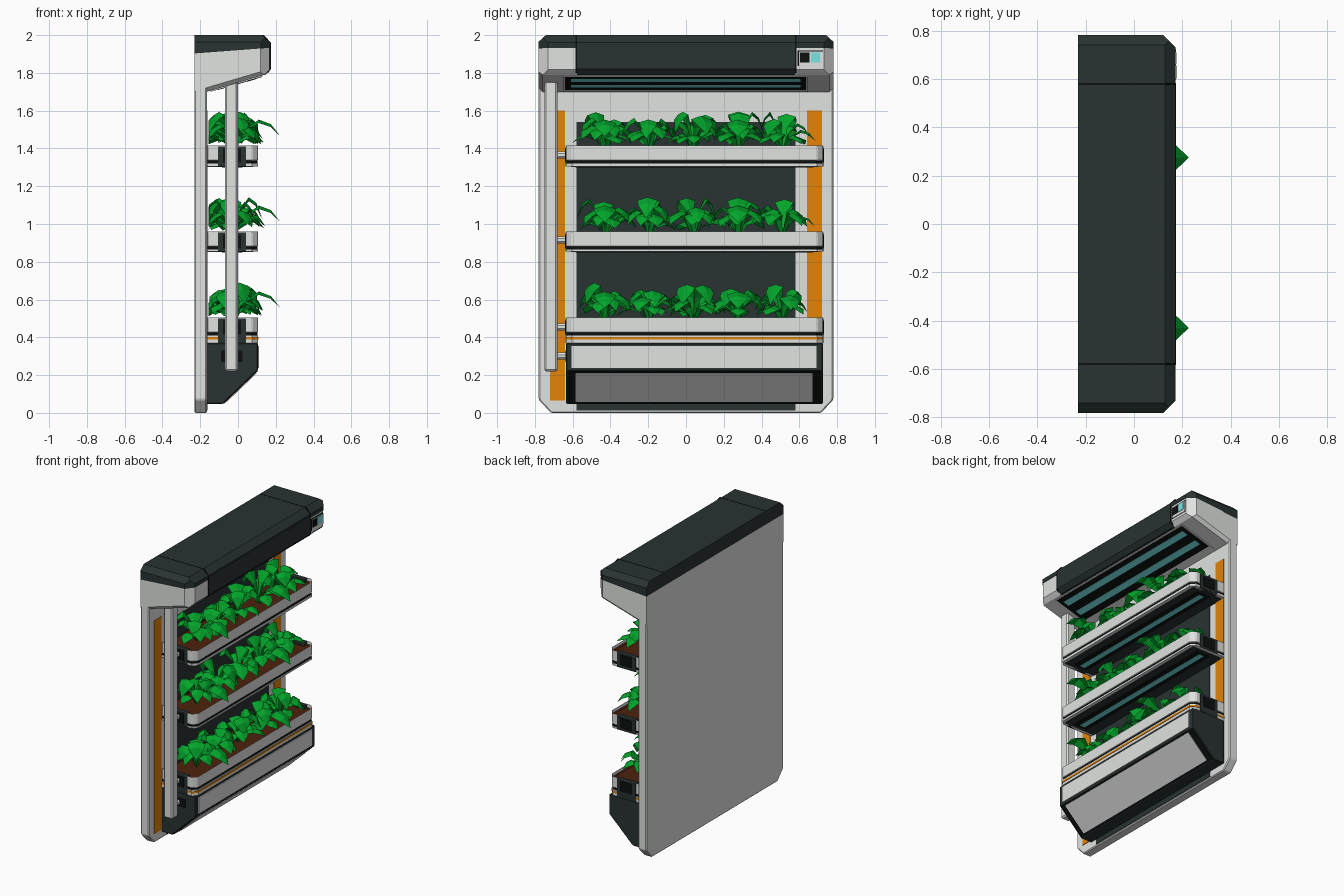
import bpy, bmesh, math, random
from mathutils import Vector

if "Cube" in bpy.data.objects:
    bpy.data.objects.remove(bpy.data.objects["Cube"])
random.seed(4)


def material(name, r, g, b):
    m = bpy.data.materials.new(name)
    m.use_nodes = True
    m.diffuse_color = (r, g, b, 1)
    m.node_tree.nodes["Principled BSDF"].inputs["Base Color"].default_value = (r, g, b, 1)
    return m


LIGHT = material("light grey", .75, .77, .75)
SLATE = material("dark slate", .022, .032, .032)
BLACK = material("black", .004, .005, .005)
ORANGE = material("orange", .76, .23, .002)
GREEN = material("leaf green", .001, .37, .024)
SOIL = material("soil brown", .075, .016, .004)
TEAL = material("teal light", .19, .78, .78)


def finish(name, bm, *mats, bevel=0):
    bmesh.ops.recalc_face_normals(bm, faces=bm.faces)
    me = bpy.data.meshes.new(name)
    bm.to_mesh(me)
    bm.free()
    for m in mats:
        me.materials.append(m)
    ob = bpy.data.objects.new(name, me)
    bpy.context.collection.objects.link(ob)
    if bevel:
        mod = ob.modifiers.new("Bevel", "BEVEL")
        mod.width, mod.segments = bevel, 1
    return ob


def prism_mesh(pts, axis, lo, hi, cuts=()):
    """Extrude a 2D outline along an axis, then slice off the outside of each cut plane."""
    place = {"x": lambda a, b, c: (c, a, b), "y": lambda a, b, c: (a, c, b),
             "z": lambda a, b, c: (a, b, c)}[axis]
    bm = bmesh.new()
    n = len(pts)
    low, high = [[bm.verts.new(place(a, b, c)) for a, b in pts] for c in (lo, hi)]
    bm.faces.new(low)
    bm.faces.new(high)
    for i in range(n):
        j = (i + 1) % n
        bm.faces.new((low[i], low[j], high[j], high[i]))
    for co, no in cuts:
        bmesh.ops.bisect_plane(bm, geom=bm.verts[:] + bm.edges[:] + bm.faces[:],
                               plane_co=co, plane_no=no, clear_outer=True)
        bmesh.ops.holes_fill(bm, edges=[e for e in bm.edges if e.is_boundary])
    return bm


def prism(name, pts, axis, lo, hi, mat, cuts=(), bevel=0):
    return finish(name, prism_mesh(pts, axis, lo, hi, cuts), mat, bevel=bevel)


def box(name, x0, x1, y0, y1, z0, z1, mat, bevel=0):
    return prism(name, [(x0, y0), (x1, y0), (x1, y1), (x0, y1)], "z", z0, z1, mat, bevel=bevel)


def front_chamfer(x0, x1, y0, y1, c):
    return [(x0, y0), (x1 - c, y0), (x1, y0 + c), (x1, y1 - c), (x1 - c, y1), (x0, y1)]


# Back wall with clipped lower corners, inner panel and side strips
WALL = -.165
W = .78
prism("back_wall", [(-W, 1.92), (-W, .07), (-W + .065, 0), (W - .065, 0), (W, .07), (W, 1.92)],
      "x", -.23, WALL, LIGHT, bevel=.006)
box("inner_panel", WALL - .002, WALL + .004, -.58, .58, .012, 1.54, SLATE)
for side, name in ((-1, "right"), (1, "left")):
    y = side * .68
    box(name + "_orange_strip", WALL - .002, WALL + .004, y - .04, y + .04, .065, 1.6, ORANGE)

# Hood: light shell, dark cap and dark middle fascia
slope = math.atan2(.09, .305)
under = Vector((math.sin(slope), 0, -math.cos(slope)))
under_co = Vector((WALL, 0, 1.70))
under_cuts = [(under_co, under), ((.17, 0, 1.82), (1, 0, -1))]
end_cuts = [((WALL, s * W, 1.722), under + Vector((0, s, 0))) for s in (-1, 1)]
plan = front_chamfer(-.23, .168, -W, W, .05)
prism("hood_shell", plan, "z", 1.66, 1.94, LIGHT, under_cuts + end_cuts)
cap_cuts = [((.17, 0, 1.962), (1, 0, 1.1)), ((.171, 0, 1.933), (.075, 0, -1))]
cap_cuts += [((0, s * W, 1.965), (0, s, 1.1)) for s in (-1, 1)]
prism("hood_cap", front_chamfer(-.231, .171, -W - .001, W + .001, .05), "z", 1.88, 2, SLATE, cap_cuts)
prism("hood_fascia", [(0, 1.765), (.145, 1.79), (.173, 1.82), (.173, 1.95), (0, 1.95)],
      "y", -.578, .578, SLATE)
for s in (-1, 1):
    prism("hood_seam", [(-.23, 1.92), (.16, 1.8), (.174, 1.82), (.174, 1.96), (.137, 2.001), (-.23, 2.001)],
          "y", s * .58 - .004, s * .58 + .004, BLACK)

# Grow lamp set into the sloping underside
along = Vector((math.cos(slope), 0, math.sin(slope)))


def under_plate(name, d0, d1, y0, y1, t0, t1, mat):
    pts = [under_co + along * d + under * t for d, t in ((d0, t0), (d1, t0), (d1, t1), (d0, t1))]
    return prism(name, [(p.x, p.z) for p in pts], "y", y0, y1, mat)


under_plate("lamp_frame", .02, .305, -.65, .645, -.002, .006, LIGHT)
under_plate("lamp_panel", .06, .3, -.64, .635, .004, .008, BLACK)
for d in (.11, .22):
    under_plate("lamp_strip", d, d + .045, -.61, .605, .006, .01, TEAL)

# Control display on the hood end
box("display_border", .166, .171, .59, .724, 1.836, 1.919, BLACK)
box("display_frame", .166, .173, .597, .724, 1.836, 1.913, LIGHT)
box("display_button", .17, .176, .603, .655, 1.856, 1.909, BLACK)
box("display_screen", .17, .176, .661, .71, 1.856, 1.909, TEAL)

# Water column with feed pipes
box("water_column", -.07, 0, -.75, -.68, .22, 1.77, LIGHT, bevel=.01)
for z in (1.365, .915, .455, .3):
    n = 8
    ring = [(-.035 + .02 * math.cos(math.tau * (i + .5) / n),
             z + .02 * math.sin(math.tau * (i + .5) / n)) for i in range(n)]
    prism("feed_pipe", ring, "y", -.69, -.62, LIGHT)

# Planting trays
Y0, Y1, FRONT = -.634, .724, .105


def tray(label, top, bottom):
    bm = prism_mesh(front_chamfer(WALL, FRONT, Y0, Y1, .03), "z", top - .083, top)
    lid = max(bm.faces, key=lambda f: f.calc_center_median().z)
    bmesh.ops.inset_region(bm, faces=[lid], thickness=.026)
    pit = bmesh.ops.extrude_face_region(bm, geom=[lid])
    if lid.is_valid:
        bm.faces.remove(lid)
    floor = next(f for f in pit["geom"] if isinstance(f, bmesh.types.BMFace))
    bmesh.ops.translate(bm, vec=(0, 0, -.03), verts=floor.verts[:])
    floor.material_index = 1
    finish(label + "_tray", bm, LIGHT, SOIL, bevel=.007)
    prism(label + "_tray_gap", front_chamfer(WALL, FRONT - .003, Y0 + .003, Y1 - .003, .03),
          "z", bottom + .004, top - .078, BLACK)
    prism(label + "_tray_band", front_chamfer(WALL, FRONT, Y0, Y1, .03),
          "z", bottom, top - .094, LIGHT)
    for y in (Y0, Y1):
        s = math.copysign(1, y)
        for part, x0, x1, z0, z1, out, mat in (
                ("cap", -.107, .042, bottom, top - .004, .003, SLATE),
                ("socket", -.08, .015, top - .09, top - .015, .006, BLACK)):
            box(label + "_tray_end_" + part, x0, x1, *sorted((y - s * .03, y + s * out)), z0, z1, mat)
    box(label + "_tray_underside", WALL, FRONT - .025, Y0 + .025, Y1 - .025, bottom - .003,
        bottom + .01, SLATE)
    box(label + "_tray_lamp_bed", -.085, .025, Y0 + .05, Y1 - .05, bottom - .005, bottom, BLACK)
    box(label + "_tray_lamp", -.05, -.01, Y0 + .07, Y1 - .07, bottom - .007, bottom, TEAL)


# Leafy plants: arched, folded blades around each stem
def leaf(bm, base, angle, reach, height, width):
    out = Vector((math.cos(angle), math.sin(angle), 0))
    side = Vector((-out.y, out.x, 0))
    rows = []
    for t, w in ((0, .12), (.25, .35), (.55, 1), (.8, .85), (1, .02)):
        rise = height * (1 - (1 - t / .58) ** 2)
        mid = base + out * reach * t + Vector((0, 0, rise))
        row = []
        for s in (-.5, 0, .5):
            p = mid + side * s * w * width + Vector((0, 0, -abs(s) * .3 * w * width))
            p.x = min(max(p.x, -.155), .23)
            row.append(bm.verts.new(p))
        rows.append(row)
    for a, b in zip(rows, rows[1:]):
        for i in range(2):
            bm.faces.new((a[i], a[i + 1], b[i + 1], b[i]))


def plants(label, top):
    bm = bmesh.new()
    for k in range(5):
        base = Vector((-.03, -.43 + .235 * k, top - .032))
        turn = random.uniform(0, math.tau)
        for i in range(8):
            leaf(bm, base, turn + math.tau * i / 8 + random.uniform(-.3, .3),
                 random.uniform(.13, .185), random.uniform(.08, .15), random.uniform(.075, .105))
        for i in range(4):
            leaf(bm, base, turn + math.tau * (i + .4) / 4 + random.uniform(-.4, .4),
                 random.uniform(.11, .16), random.uniform(.15, .22), random.uniform(.09, .12))
        if k in (0, 3):
            leaf(bm, base, 0, .255, .17, .12)
    finish(label + "_plants", bm, GREEN)


for label, top, bottom in (("upper", 1.415, 1.305), ("middle", .96, .855), ("lower", .505, .37)):
    tray(label, top, bottom)
    plants(label, top)
prism("lower_tray_orange_line", front_chamfer(WALL, FRONT + .003, Y0 - .002, Y1 + .002, .03),
      "z", .389, .402, ORANGE)

# Water tank under the lowest tray, with a sloping lower front
prism("water_tank", [(WALL, .37), (FRONT, .37), (FRONT, .225), (-.08, .048), (WALL, .048)],
      "y", Y0, Y1, SLATE, bevel=.004)
box("tank_front_plate", FRONT - .002, FRONT + .006, -.605, .69, .237, .355, LIGHT)
edge, foot = Vector((FRONT, 0, .225)), Vector((-.08, 0, .048))
normal = Vector((.177, 0, -.185)).normalized()
for name, a, b, y0, y1, t, mat in (("tank_slope_border", .01, .98, -.625, .715, .003, BLACK),
                                   ("tank_slope_plate", .06, .92, -.585, .67, .007, LIGHT)):
    p, q = edge.lerp(foot, a), edge.lerp(foot, b)
    pts = [p - normal * .002, q - normal * .002, q + normal * t, p + normal * t]
    prism(name, [(v.x, v.z) for v in pts], "y", y0, y1, mat)
box("tank_socket", -.09, .025, Y0 - .005, Y0 + .005, .27, .33, BLACK)
